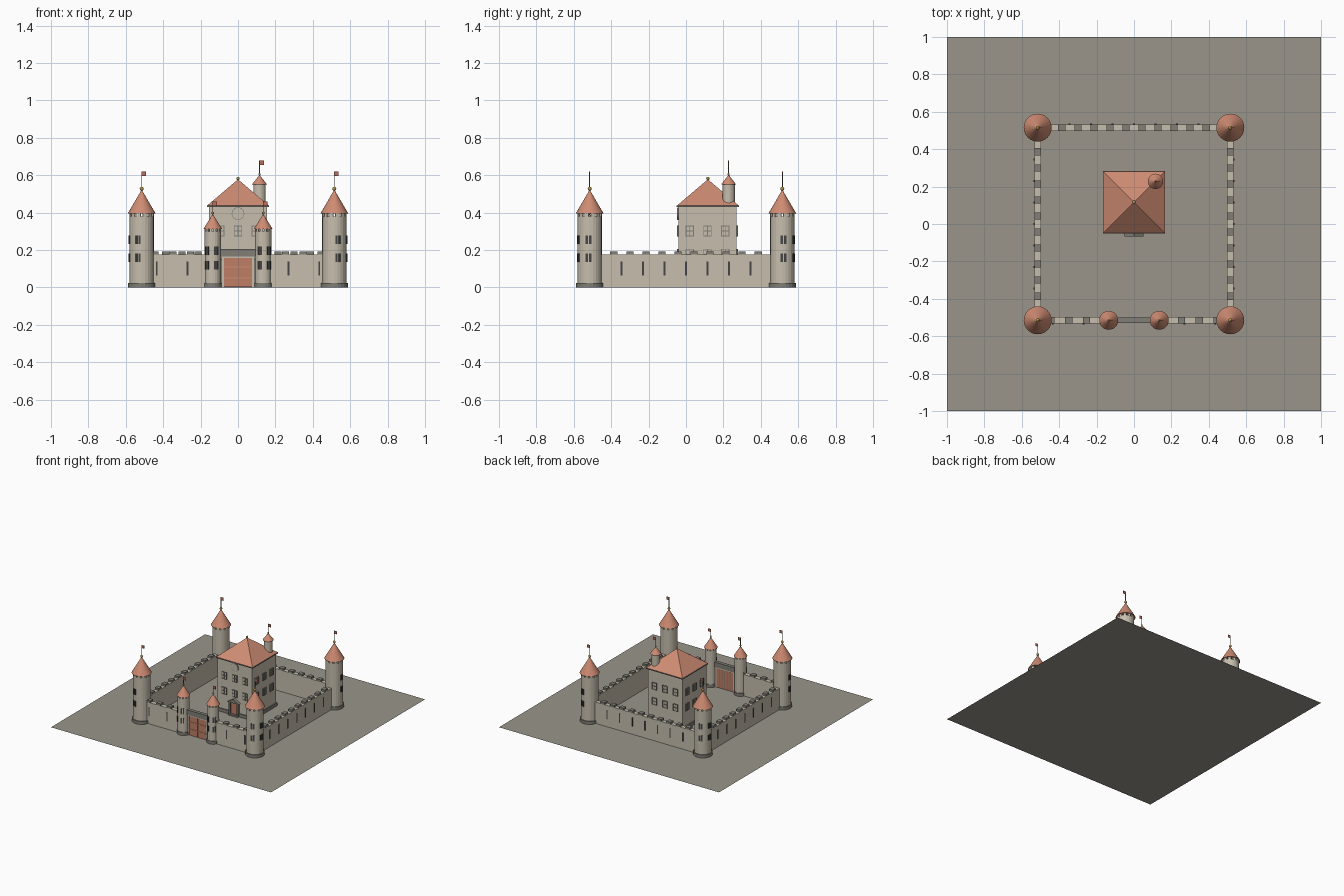
import bpy, bmesh, math
from mathutils import Matrix, Vector

if "Cube" in bpy.data.objects:
    bpy.data.objects.remove(bpy.data.objects["Cube"])

def material(name, rgb):
    m = bpy.data.materials.new(name)
    m.diffuse_color = (*rgb, 1)
    m.use_nodes = True
    m.node_tree.nodes["Principled BSDF"].inputs["Base Color"].default_value = m.diffuse_color
    return m

STONE = material("pale stone", (.57, .52, .42))
GROUND = material("ground grey", (.32, .30, .255))
GREY = material("dark stone", (.22, .21, .18))
ROOF = material("terracotta", (.62, .26, .17))
WOOD = material("red wood", (.52, .21, .13))
GOLD = material("gold", (.47, .32, .07))
DARK = material("dark opening", (.06, .06, .06))
FLAG = material("flag red", (.50, .15, .10))

def finish(name, bm, mat):
    me = bpy.data.meshes.new(name)
    bmesh.ops.recalc_face_normals(bm, faces=bm.faces)
    bm.to_mesh(me)
    bm.free()
    me.materials.append(mat)
    ob = bpy.data.objects.new(name, me)
    bpy.context.collection.objects.link(ob)
    return ob

def boxes(name, items, mat):
    """Items are (centre, size, turn about z)."""
    bm = bmesh.new()
    for c, s, *turn in items:
        m = Matrix.Translation(c) @ Matrix.Rotation(turn[0] if turn else 0, 4, 'Z')
        bmesh.ops.create_cube(bm, size=1, matrix=m @ Matrix.Diagonal((*s, 1)))
    return finish(name, bm, mat)

def drum(name, x, y, z0, z1, r0, r1, mat, sides=24, turn=0):
    bm = bmesh.new()
    m = Matrix.Translation((x, y, (z0 + z1) / 2)) @ Matrix.Rotation(turn, 4, 'Z')
    bmesh.ops.create_cone(bm, cap_ends=True, segments=sides, radius1=r0, radius2=r1,
                          depth=z1 - z0, matrix=m)
    return finish(name, bm, mat)

def ball(name, x, y, z, r):
    bm = bmesh.new()
    bmesh.ops.create_uvsphere(bm, u_segments=12, v_segments=8, radius=r,
                              matrix=Matrix.Translation((x, y, z)))
    ob = finish(name, bm, GOLD)
    ob.data.shade_smooth()

def flagpole(name, x, y, z0, z1):
    drum(name + "_pole", x, y, z0, z1, .0025, .0025, GREY, 6)
    boxes(name + "_flag", [((x + .012, y, z1 - .012), (.022, .002, .024))], FLAG)

def tower(name, x, y, r, top, eave, apex, pole, angles, rows, pane):
    drum(name + "_base", x, y, .001, .025, r * 1.12, r * 1.12, GREY)
    drum(name + "_body", x, y, .02, top, r, r, STONE)
    # small posts carrying the roof
    posts = []
    for i in range(12):
        a = (i + .5) * math.tau / 12
        posts.append(((x + r * .93 * math.sin(a), y - r * .93 * math.cos(a), (top + eave) / 2),
                      (r * .32, r * .16, eave - top + .004), a))
    boxes(name + "_posts", posts, STONE)
    drum(name + "_roof", x, y, eave, apex, r * 1.15, .002, ROOF)
    ball(name + "_finial", x, y, apex + .008, r * .16)
    flagpole(name, x, y, apex, pole)
    # paired windows
    panes = []
    for a in angles:
        for z in rows:
            for s in (-1, 1):
                b = a + s * pane * .75 / r
                panes.append(((x + r * math.sin(b), y - r * math.cos(b), z),
                              (pane, .008, .045), b))
    boxes(name + "_windows", panes, DARK)

# ground
bm = bmesh.new()
bmesh.ops.create_grid(bm, x_segments=1, y_segments=1, size=1)
finish("ground", bm, GROUND)

# corner and gate towers
T = .515
for sx, side in ((-1, "left"), (1, "right")):
    for sy, end in ((-1, "front"), (1, "back")):
        angs = [math.radians(d) for d in (18, 85)]
        angs = [sx * (a if sy < 0 else math.pi - a) for a in angs]
        tower(f"{end}_{side}_tower", sx * T, sy * T, .065, .38, .395, .52, .62,
              angs, (.255, .158), .012)
    tower(f"{side}_gate_tower", sx * .135, -T, .044, .30, .312, .39, .46,
          [-sx * math.radians(25), sx * math.radians(45)], (.197, .12), .010)

# curtain walls with merlons
H, W, MER = .175, .036, .038
for sx, side in ((-1, "left"), (1, "right")):
    boxes(side + "_wall", [((sx * T, 0, H / 2 + .001), (W, 2 * T, H))], STONE)
    boxes(side + "_merlons", [((sx * T, -T + (i + .5) * 2 * T / 12, H + .008),
                               (W, MER, .018)) for i in range(12)], GREY)
    boxes(side + "_slits", [((sx * (T + W / 2), i * .115, .102), (.006, .009, .075))
                            for i in range(-3, 4)], DARK)
    boxes(side + "_front_wall", [((sx * .325, -T, H / 2 + .001), (.38, W, H))], STONE)
    boxes(side + "_front_merlons", [((sx * (.159 + .095 * i), -T, H + .008), (MER, W, .018))
                                    for i in range(4)], GREY)
    boxes(side + "_front_slits", [((sx * x, -T - W / 2, .102), (.009, .006, .075))
                                  for x in (.27, .435)], DARK)
boxes("back_wall", [((0, T, H / 2 + .001), (2 * T, W, H))], STONE)
boxes("back_merlons", [((-T + (i + .5) * 2 * T / 12, T, H + .008), (MER, W, .018))
                       for i in range(12)], GREY)
boxes("back_slits", [((i * .115, T + W / 2, .102), (.009, .006, .075))
                     for i in range(-3, 4)], DARK)

# gate
boxes("gate_lintel", [((0, -T, .186), (.19, .028, .040))], GREY)
boxes("gate_frame", [((0, -T, .163), (.18, .024, .008))]
      + [((s * .082, -T, .08), (.012, .024, .158)) for s in (-1, 1)], STONE)
boxes("gate_door", [((s * .038, -T, .08), (.075, .016, .157)) for s in (-1, 1)], WOOD)
boxes("gate_bars", [((0, -T - .009, z), (.15, .004, .006)) for z in (.05, .11)], ROOF)
boxes("gate_planks", [((x * .025, -T + .009, .08), (.003, .003, .155))
                      for x in range(-2, 3)], GREY)

# keep
KY, K = .115, .156
boxes("keep_body", [((0, KY, .217), (2 * K, 2 * K, .43))], STONE)
boxes("keep_plinth", [((0, KY, .014), (2 * K + .016, 2 * K + .016, .026))], GREY)
boxes("keep_eaves", [((0, KY + .002, .434), (.334, .334, .008))], GREY)
drum("keep_roof", 0, KY + .002, .438, .577, .165 * math.sqrt(2), .002, ROOF, 4, math.pi / 4)
ball("keep_finial", 0, KY + .002, .583, .009)

# keep windows: frame bars over pale panes on all four sides
frames, panes = [], []
for k in range(4):
    a = k * math.pi / 2
    rot = Matrix.Rotation(a, 3, 'Z')
    def put(u, d, z):
        return Vector((0, KY, z)) + rot @ Vector((u, -K - d, 0))
    for u in (-.095, 0, .095):
        for z in (.302, .177):
            panes.append((put(u, .001, z), (.040, .004, .054), a))
            frames += [(put(u + s * .020, .003, z), (.004, .008, .058), a) for s in (-1, 0, 1)]
            frames += [(put(u, .003, z + s * .027), (.042, .008, .004), a) for s in (-1, 0, 1)]
boxes("keep_window_panes", panes, STONE)
boxes("keep_window_frames", frames, GREY)

# round clock on the keep front
for name, r, d, mat in (("clock_rim", .034, .004, GREY), ("clock_face", .031, .006, STONE)):
    bm = bmesh.new()
    bmesh.ops.create_cone(bm, cap_ends=True, segments=24, radius1=r, radius2=r, depth=d * 2,
                          matrix=Matrix.Translation((0, KY - K, .395))
                          @ Matrix.Rotation(math.pi / 2, 4, 'X'))
    finish(name, bm, mat)

# keep door with gabled hood
F = KY - K
boxes("keep_door", [((0, F - .004, .055), (.056, .010, .105))], WOOD)
boxes("keep_door_posts", [((s * .036, F - .010, .055), (.012, .022, .108))
                          for s in (-1, 1)], GREY)
boxes("keep_step", [((0, F - .013, .007), (.09, .026, .012))], GREY)
bm = bmesh.new()
hood = bm.faces.new([bm.verts.new((x, F + .002, z)) for x, z in
                     ((-.052, .108), (.052, .108), (0, .140))])
ext = bmesh.ops.extrude_face_region(bm, geom=[hood])['geom']
bmesh.ops.translate(bm, vec=(0, -.027, 0),
                    verts=[v for v in ext if isinstance(v, bmesh.types.BMVert)])
finish("keep_door_hood", bm, GREY)

# rooftop turret
TX, TY = .115, .228
drum("turret_body", TX, TY, .445, .55, .033, .033, STONE)
drum("turret_roof", TX, TY, .55, .60, .041, .002, ROOF)
ball("turret_finial", TX, TY, .605, .006)
flagpole("turret", TX, TY, .60, .68)
